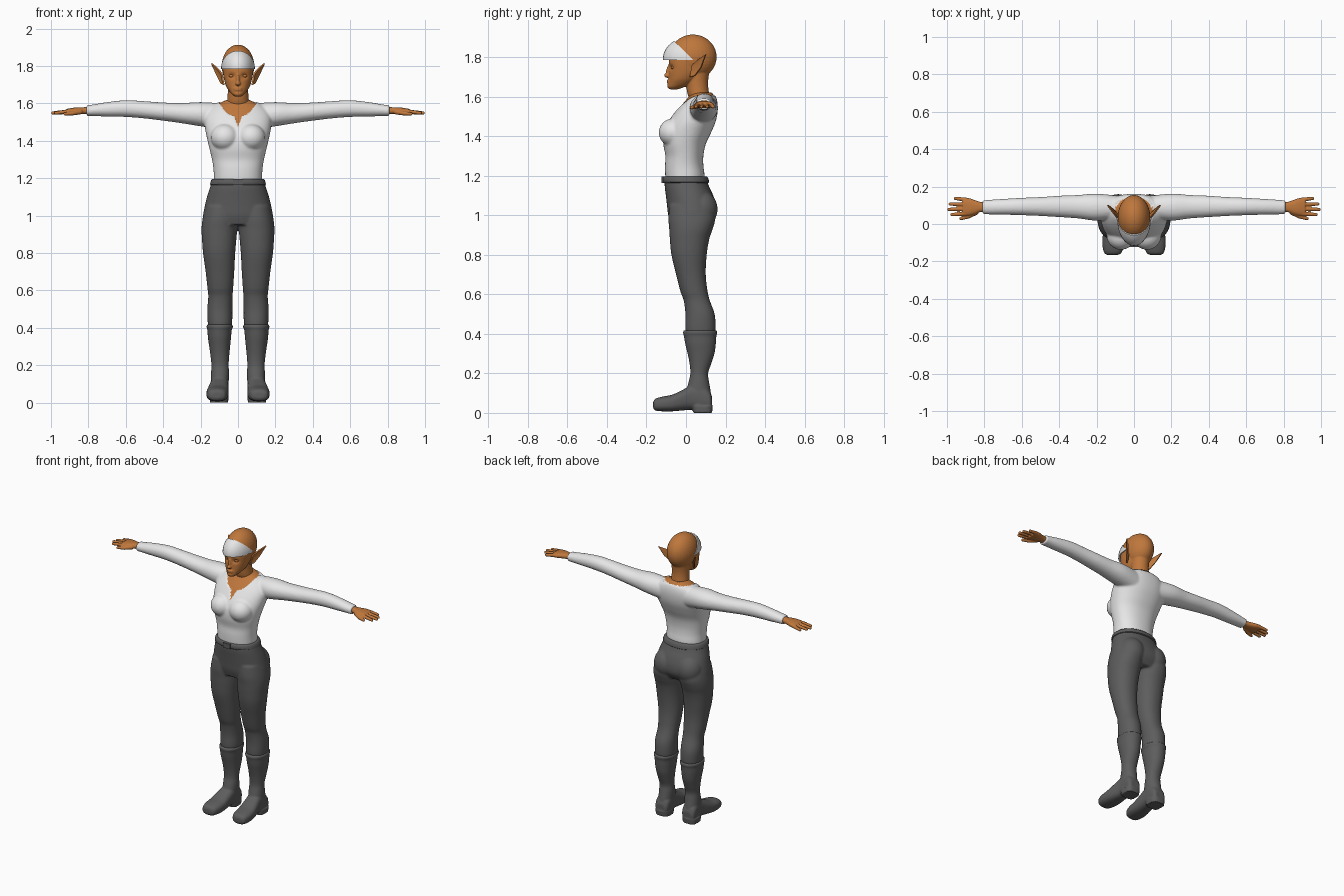
import bpy, bmesh, math
from mathutils import Vector, Matrix

if "Cube" in bpy.data.objects:
    bpy.data.objects.remove(bpy.data.objects["Cube"])


def material(name, rgb):
    m = bpy.data.materials.new(name)
    m.diffuse_color = (*rgb, 1)
    m.use_nodes = True
    m.node_tree.nodes["Principled BSDF"].inputs["Base Color"].default_value = m.diffuse_color
    return m


SKIN = material("orange skin", (0.52, 0.185, 0.045))
WHITE = material("white cloth", (0.8, 0.8, 0.8))
GREY = material("dark grey cloth", (0.11, 0.11, 0.11))


def loft(bm, rings, axis="z", p=2.0, side=1, n=36, sub=4):
    """Closed tube through rings (t, umin, umax, vmin, vmax), smoothly interpolated."""
    path = []
    for i in range(len(rings) - 1):
        a, b, c, d = (Vector(rings[max(0, min(len(rings) - 1, j))]) for j in (i - 1, i, i + 1, i + 2))
        # tangents with respect to the ring position
        h = c[0] - b[0]
        m0, m1 = (c - a) / (c[0] - a[0]) * h, (d - b) / (d[0] - b[0]) * h
        for k in range(sub):
            s = k / sub
            q = ((2*s**3 - 3*s*s + 1) * b + (s**3 - 2*s*s + s) * m0
                 + (3*s*s - 2*s**3) * c + (s**3 - s*s) * m1)
            q[0] = b[0] + h * s
            path.append(q)
    path.append(Vector(rings[-1]))
    loops = []
    for t, u0, u1, v0, v1 in path:
        loop = []
        for k in range(n):
            a = 2 * math.pi * k / n
            cu, cv = math.cos(a), math.sin(a)
            u = (u0 + u1) / 2 + (u1 - u0) / 2 * math.copysign(abs(cu) ** (2 / p), cu)
            v = (v0 + v1) / 2 + (v1 - v0) / 2 * math.copysign(abs(cv) ** (2 / p), cv)
            x, y, z = {"z": (u, v, t), "x": (t, u, v), "y": (u, t, v)}[axis]
            loop.append(bm.verts.new((x * side, y, z)))
        loops.append(loop)
    for A, B in zip(loops, loops[1:]):
        for k in range(n):
            bm.faces.new((A[k], A[(k + 1) % n], B[(k + 1) % n], B[k]))
    bm.faces.new(loops[0])
    bm.faces.new(loops[-1])


def sym(rows):
    """Rings with a single half width, symmetric about x = 0."""
    return [(z, -w, w, y0, y1) for z, w, y0, y1 in rows]


def ball(bm, c, r, rot=None):
    m = Matrix.Translation(c) @ (rot or Matrix()) @ Matrix.Diagonal((*r, 1))
    bmesh.ops.create_uvsphere(bm, u_segments=32, v_segments=20, radius=1, matrix=m)


def rod(bm, a, b, r):
    """Rounded finger-like rod between two points."""
    a, b = Vector(a), Vector(b)
    rot = (b - a).to_track_quat("Z", "Y").to_matrix().to_4x4()
    bmesh.ops.create_cone(bm, cap_ends=True, segments=14, radius1=r, radius2=r * .8, depth=(b - a).length,
                          matrix=Matrix.Translation((a + b) / 2) @ rot)
    ball(bm, a, (r,) * 3)
    ball(bm, b, (r * .8,) * 3)


def finish(name, bm, mats, voxel=0, smooth=0):
    """Make an object; with a voxel size, fuse overlapping parts into one skin."""
    bmesh.ops.recalc_face_normals(bm, faces=bm.faces)
    me = bpy.data.meshes.new(name)
    bm.to_mesh(me)
    bm.free()
    ob = bpy.data.objects.new(name, me)
    bpy.context.collection.objects.link(ob)
    if voxel:
        r = ob.modifiers.new("fuse", "REMESH")
        r.mode, r.voxel_size = "VOXEL", voxel
        if smooth:
            s = ob.modifiers.new("soften", "SMOOTH")
            s.factor, s.iterations = .5, smooth
        new = bpy.data.meshes.new_from_object(ob.evaluated_get(bpy.context.evaluated_depsgraph_get()))
        ob.modifiers.clear()
        ob.data = new
    ob.data.materials.clear()
    for m in mats:
        ob.data.materials.append(m)
    bpy.ops.object.select_all(action="DESELECT")
    bpy.context.view_layer.objects.active = ob
    ob.select_set(True)
    bpy.ops.object.shade_smooth_by_angle(angle=math.radians(50))
    return ob


# Shirt: torso, bust and sleeves fused together
bm = bmesh.new()
loft(bm, sym([(1.17, .128, -.10, .09), (1.20, .129, -.105, .094), (1.25, .131, -.106, .088),
              (1.30, .139, -.104, .088), (1.36, .153, -.115, .10), (1.42, .167, -.112, .128),
              (1.48, .178, -.085, .152), (1.54, .176, -.042, .161), (1.59, .135, .0, .155),
              (1.625, .06, .03, .135)]), p=2.2, n=56)
for s in (1, -1):
    ball(bm, (s * .07, -.062, 1.418), (.076, .076, .072))
    loft(bm, [(.08, .03, .15, 1.46, 1.60), (.2, .018, .162, 1.478, 1.607), (.3, .03, .155, 1.494, 1.602),
              (.4, .037, .151, 1.508, 1.605), (.5, .043, .144, 1.52, 1.612), (.6, .047, .14, 1.528, 1.617),
              (.7, .05, .134, 1.53, 1.607), (.79, .052, .128, 1.533, 1.592), (.81, .053, .127, 1.533, 1.591)],
         "x", 2.1, s)
shirt = finish("shirt_and_chest", bm, [WHITE, SKIN], .0065, 6)


def bare(c):
    """Inside the neckline: scooped with a small V in front, round behind."""
    x = abs(c.x)
    if x > .1:
        return False
    if c.y > .075:
        return c.z > 1.605
    return c.z > (1.478 + x * 2.6 if x < .022 else 1.535 + ((x - .022) / .075) ** 2 * .065)


for v in shirt.data.vertices:
    if bare(v.co):
        v.co -= v.normal * .006
for f in shirt.data.polygons:
    f.material_index = int(bare(f.center))

# Trousers: hips, buttocks and legs fused together
bm = bmesh.new()
loft(bm, sym([(1.195, .136, -.107, .10), (1.15, .15, -.108, .115), (1.10, .166, -.102, .138),
              (1.05, .178, -.096, .152), (1.0, .187, -.09, .15), (.95, .188, -.075, .12)]), p=2.2, n=56)
for s in (1, -1):
    ball(bm, (s * .085, .075, 1.03), (.085, .085, .095))
    loft(bm, [(1.05, .0, .175, -.085, .14), (.98, .002, .19, -.089, .148), (.93, .004, .195, -.085, .135),
              (.88, .008, .193, -.082, .118), (.8, .015, .187, -.074, .105), (.7, .02, .173, -.05, .1),
              (.61, .026, .163, -.027, .11), (.57, .029, .159, -.012, .12), (.5, .03, .164, -.003, .145),
              (.43, .031, .162, -.004, .15), (.395, .036, .157, .0, .145)], "z", 2.15, s)
finish("trousers", bm, [GREY], .0065, 5)

# Belt with a buckle
bm = bmesh.new()
loft(bm, sym([(1.163, .142, -.113, .112), (1.167, .149, -.118, .117), (1.19, .143, -.117, .111),
              (1.197, .137, -.112, .105)]), p=2.2, n=56, sub=2)
bmesh.ops.create_cube(bm, size=1, matrix=Matrix.Translation((0, -.117, 1.18)) @ Matrix.Diagonal((.05, .012, .034, 1)))
finish("belt", bm, [GREY])

# Boots: shaft, foot and heel, mirrored
for s, side in ((1, "left"), (-1, "right")):
    bm = bmesh.new()
    loft(bm, [(.418, .03, .166, -.012, .155), (.405, .027, .168, -.015, .158), (.39, .033, .164, -.011, .154),
              (.35, .037, .161, -.004, .151), (.3, .042, .154, .008, .144), (.25, .047, .147, .018, .128),
              (.2, .05, .142, .022, .112), (.16, .048, .144, .014, .116), (.1, .05, .146, .0, .126),
              (.04, .052, .146, .0, .128)], "z", 2.1, s)
    loft(bm, [(-.166, .09, .14, .025, .055), (-.158, .07, .157, .013, .07), (-.12, .055, .168, .008, .082),
              (-.07, .05, .168, .008, .092), (-.02, .05, .16, .012, .115), (.03, .05, .15, .016, .14),
              (.08, .05, .148, .012, .145), (.12, .055, .145, .01, .11), (.132, .068, .132, .012, .08)],
         "y", 2.6, s)
    loft(bm, [(.0, .053, .15, .036, .132), (.035, .05, .152, .03, .136)], "z", 3.2, s)
    finish(side + "_boot", bm, [GREY], .005, 2)

# Hands: palm, four fingers and a thumb
for s, side in ((1, "left"), (-1, "right")):
    bm = bmesh.new()
    loft(bm, [(.78, .065, .116, 1.542, 1.584), (.82, .064, .118, 1.543, 1.58), (.85, .053, .127, 1.542, 1.579),
              (.88, .045, .138, 1.541, 1.577), (.915, .045, .141, 1.542, 1.571)], "x", 2.4, s)
    for y, y2, tip in ((.055, .05, .973), (.08, .078, .99), (.105, .107, .982), (.13, .137, .955)):
        rod(bm, (s * .90, y, 1.558), (s * tip, y2, 1.549), .0115)
    rod(bm, (s * .845, .062, 1.555), (s * .885, .04, 1.547), .014)
    rod(bm, (s * .885, .04, 1.547), (s * .925, .029, 1.544), .011)
    finish(side + "_hand", bm, [SKIN], .0035, 3)

# Head: skull, face, nose, lips and neck
bm = bmesh.new()
ball(bm, (0, .035, 1.80), (.087, .12, .114))
loft(bm, sym([(1.637, .018, -.085, -.04), (1.648, .032, -.094, -.01), (1.665, .047, -.092, .03),
              (1.69, .063, -.088, .06), (1.73, .075, -.087, .09), (1.78, .082, -.087, .11),
              (1.82, .083, -.08, .12)]), p=2.2)
loft(bm, sym([(1.52, .075, .02, .13), (1.58, .065, .018, .128), (1.62, .057, .006, .116),
              (1.68, .055, .0, .112), (1.76, .06, .0, .125)]))
ball(bm, (0, -.093, 1.707), (.014, .018, .012))
ball(bm, (0, -.088, 1.73), (.009, .013, .034), Matrix.Rotation(-.2, 4, "X"))
for z in (1.672, 1.68):
    ball(bm, (0, -.087, z), (.023, .011, .006))
head = finish("head_and_neck", bm, [SKIN], .004, 3)
for v in head.data.vertices:  # press in the eye sockets
    if v.co.y < 0:
        d = ((abs(v.co.x) - .034) / .018) ** 2 + ((v.co.z - 1.747) / .014) ** 2
        v.co.y += .011 * math.exp(-d)

# Eyes
for s, side in ((1, "left"), (-1, "right")):
    bm = bmesh.new()
    ball(bm, (s * .034, -.063, 1.747), (.015, .013, .009))
    finish(side + "_eye", bm, [SKIN])

# White forehead band: slice of an ellipsoid shell
bm = bmesh.new()
ball(bm, (0, .03, 1.79), (.0905, .147, .116))
for co, no in (((0, 0, 1.785), (0, 0, -1)), ((0, -.055, 1.876), (0, 1, 1))):
    geom = bm.verts[:] + bm.edges[:] + bm.faces[:]
    cut = bmesh.ops.bisect_plane(bm, geom=geom, plane_co=co, plane_no=no, clear_outer=True)["geom_cut"]
    bmesh.ops.holes_fill(bm, edges=[e for e in cut if isinstance(e, bmesh.types.BMEdge)])
finish("forehead_band", bm, [WHITE])

# Pointed ears: dished outlines with thickness
OUTLINE = [(.072, .022, 1.70), (.086, .048, 1.705), (.108, .08, 1.748), (.137, .103, 1.815),
           (.108, .063, 1.79), (.083, .032, 1.762)]
for s, side in ((1, "left"), (-1, "right")):
    bm = bmesh.new()
    rim = [bm.verts.new((s * x, y, z)) for x, y, z in OUTLINE]
    mid = bm.verts.new((s * .086, .056, 1.748))
    for a, b in zip(rim, rim[1:] + rim[:1]):
        bm.faces.new((a, b, mid))
    bmesh.ops.recalc_face_normals(bm, faces=bm.faces)
    bmesh.ops.solidify(bm, geom=bm.faces[:], thickness=.009)
    finish(side + "_ear", bm, [SKIN])
